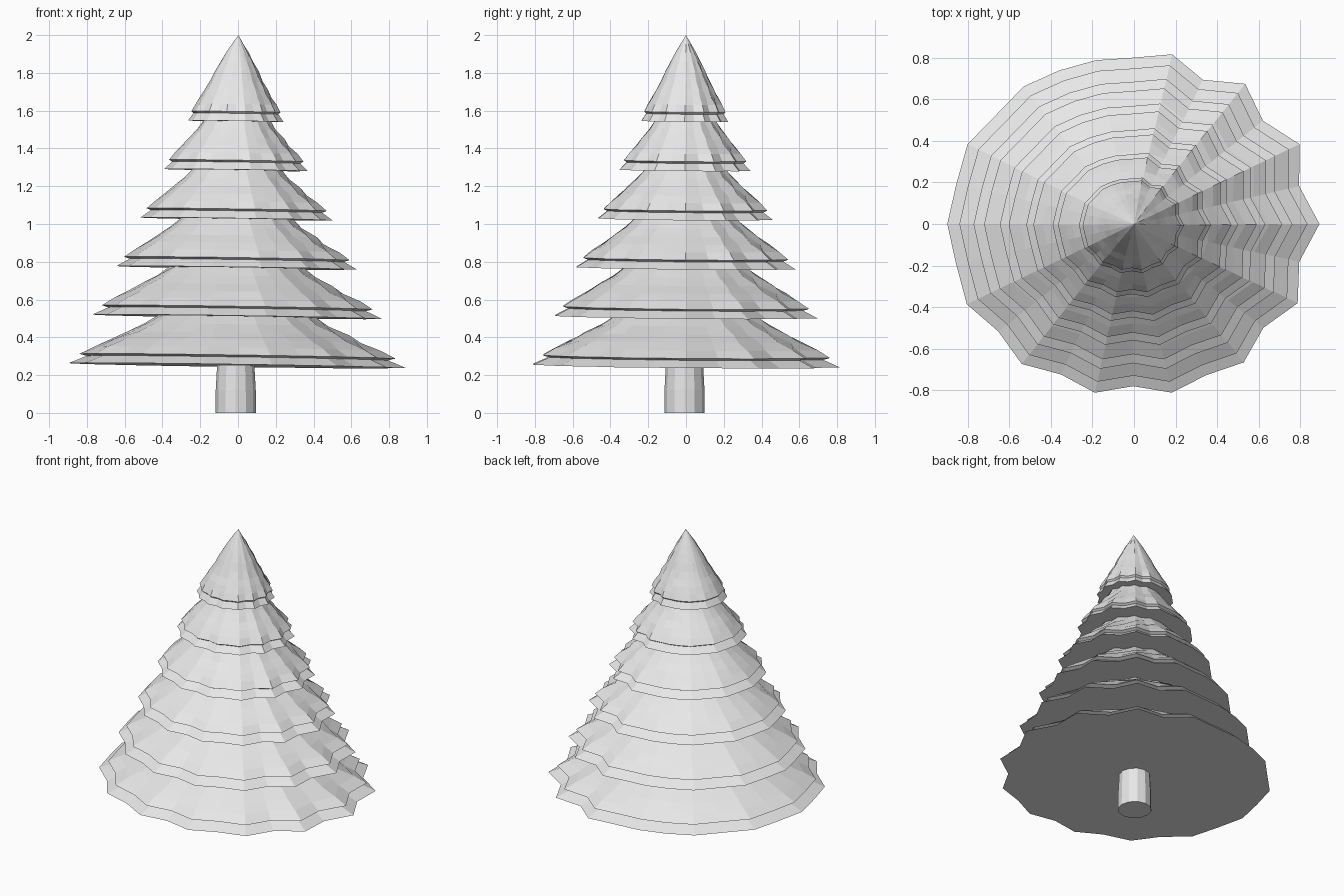
import bpy, bmesh, math, random

random.seed(4)
cube = bpy.data.objects.get("Cube")
if cube:
    bpy.data.objects.remove(cube, do_unlink=True)

grey = bpy.data.materials.new("plain grey")
grey.use_nodes = True
grey.diffuse_color = (0.8, 0.8, 0.8, 1)
grey.node_tree.nodes["Principled BSDF"].inputs["Base Color"].default_value = (0.8, 0.8, 0.8, 1)

# Rim radii of the widest tier, counter-clockwise from +x
RIM = [.895, .818, .886, .797, .862, .77, .837, .80, .808, .82, .846, .843, .885, .873,
       .895, .874, .889, .83, .861, .803, .832, .78, .832, .807, .851, .80, .877, .818]
N = len(RIM)
SMOOTH = [(RIM[k - 1] + 2 * RIM[k] + RIM[(k + 1) % N]) / 4 for k in range(N)]

# Tier section: share of rim radius, height above rim; short skirt under a lip
SECTION = [(1, 0), (.89, .04), (.935, .05), (.85, .09), (.76, .13), (.66, .17),
           (.56, .215), (.46, .265), (.35, .315), (.235, .365), (.12, .41)]
TOP = .456


def finish(bm, name):
    bmesh.ops.recalc_face_normals(bm, faces=bm.faces[:])
    mesh = bpy.data.meshes.new(name)
    bm.to_mesh(mesh)
    bm.free()
    mesh.materials.append(grey)
    obj = bpy.data.objects.new(name, mesh)
    bpy.context.collection.objects.link(obj)
    return obj


def bridge(bm, low, high):
    n = len(low)
    for k in range(n):
        j = (k + 1) % n
        bm.faces.new((low[k], low[j], high[j], high[k]))


def tier(i):
    """One slightly tilted, star-edged cone of branches."""
    bm = bmesh.new()
    scale = 1 - i * .1436
    base = .25 + i * .2588
    cx, cy = -.003 - i * .0018, -.0014 * i
    rings = []
    for row, (share, h) in enumerate(SECTION):
        ring = []
        for k in range(N):
            a = math.tau * k / N
            # alternate rows soften the star to give staggered facets
            r = RIM[k] if row < 3 or row % 2 else SMOOTH[k]
            if row > 2:
                r *= 1 + random.uniform(-.008, .008)
            r *= share * scale
            x, y = r * math.cos(a), r * math.sin(a)
            z = base + h - .015 * x - .009 * y
            fade = 1 - h / TOP
            ring.append(bm.verts.new((x + cx * fade, y + cy * fade, z)))
        rings.append(ring)
    for low, high in zip(rings, rings[1:]):
        bridge(bm, low, high)
    # pointed top and flat underside
    tip = bm.verts.new((.003, 0, base + TOP))
    for k in range(N):
        bm.faces.new((rings[-1][k], rings[-1][(k + 1) % N], tip))
    bm.faces.new(rings[0][::-1])
    finish(bm, f"branch_tier_{i + 1}")


for i in range(6):
    tier(i)

# Trunk, tapering a little into the lowest tier
bm = bmesh.new()
rings = []
for z, r in ((0, .107), (.12, .106), (.32, .095)):
    rings.append([bm.verts.new((-.012 + r * math.cos(math.tau * k / 12),
                                -.008 + r * math.sin(math.tau * k / 12), z)) for k in range(12)])
for low, high in zip(rings, rings[1:]):
    bridge(bm, low, high)
bm.faces.new(rings[0][::-1])
bm.faces.new(rings[-1])
finish(bm, "trunk")
